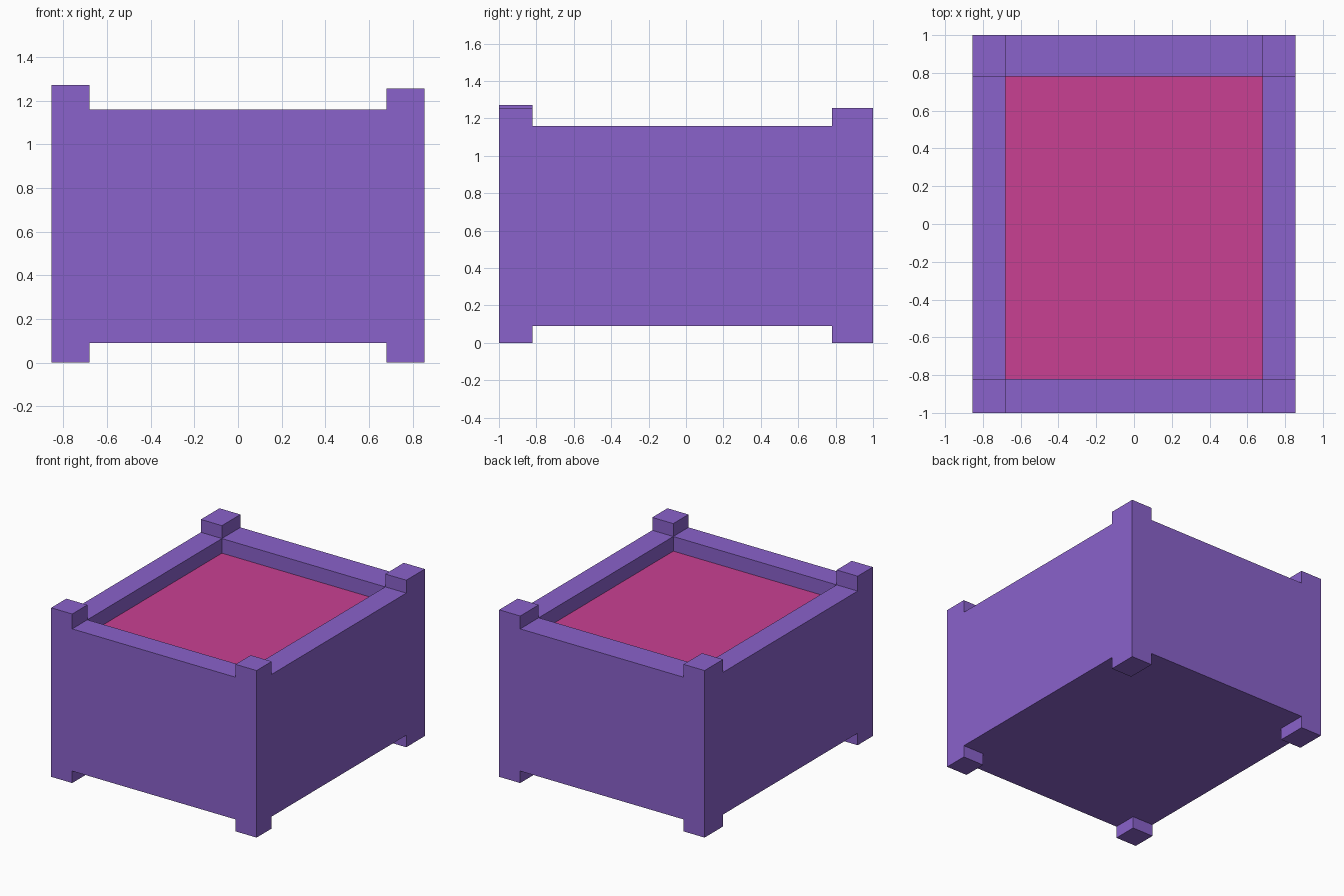
import bpy
import bmesh

# Remove the default cube
default = bpy.data.objects.get("Cube")
if default:
    bpy.data.objects.remove(default, do_unlink=True)


def make_material(name, rgb):
    mat = bpy.data.materials.new(name)
    mat.use_nodes = True
    color = (*rgb, 1.0)
    mat.diffuse_color = color
    mat.node_tree.nodes["Principled BSDF"].inputs["Base Color"].default_value = color
    return mat


def box(name, xs, ys, zs, mat):
    """Box spanning the given (low, high) range on each axis."""
    bm = bmesh.new()
    bmesh.ops.create_cube(bm, size=1.0)
    for v in bm.verts:
        v.co = [span[int(c > 0)] for c, span in zip(v.co, (xs, ys, zs))]
    mesh = bpy.data.meshes.new(name)
    bm.to_mesh(mesh)
    bm.free()
    mesh.materials.append(mat)
    obj = bpy.data.objects.new(name, mesh)
    bpy.context.collection.objects.link(obj)
    return obj


purple = make_material("purple", (0.254, 0.122, 0.597))
pink = make_material("pink", (0.584, 0.051, 0.288))

# Shared spans: outer edge to inner edge of each side
left, right = (0.68, 0.855), (-0.855, -0.68)
front, back = (-1.0, -0.82), (0.78, 1.0)
inner_x, inner_y = (-0.68, 0.68), (-0.82, 0.78)
base, rim, fill_top, post_top = 0.09, 1.16, 1.05, 1.257

# Corner posts, one of them slightly taller
for x_name, xs in (("left", left), ("right", right)):
    for y_name, ys in (("front", front), ("back", back)):
        taller = 0.015 if (x_name, y_name) == ("right", "front") else 0.0
        box(f"{y_name}_{x_name}_post", xs, ys, (0.0, post_top + taller), purple)

# Side walls between the posts
for name, xs, ys in (
    ("front_wall", inner_x, front),
    ("back_wall", inner_x, back),
    ("left_wall", left, inner_y),
    ("right_wall", right, inner_y),
):
    box(name, xs, ys, (base, rim), purple)

# Bottom panel and the recessed filling
box("bottom_panel", inner_x, inner_y, (base, base + 0.1), purple)
box("filling", inner_x, inner_y, (base + 0.1, fill_top), pink)
